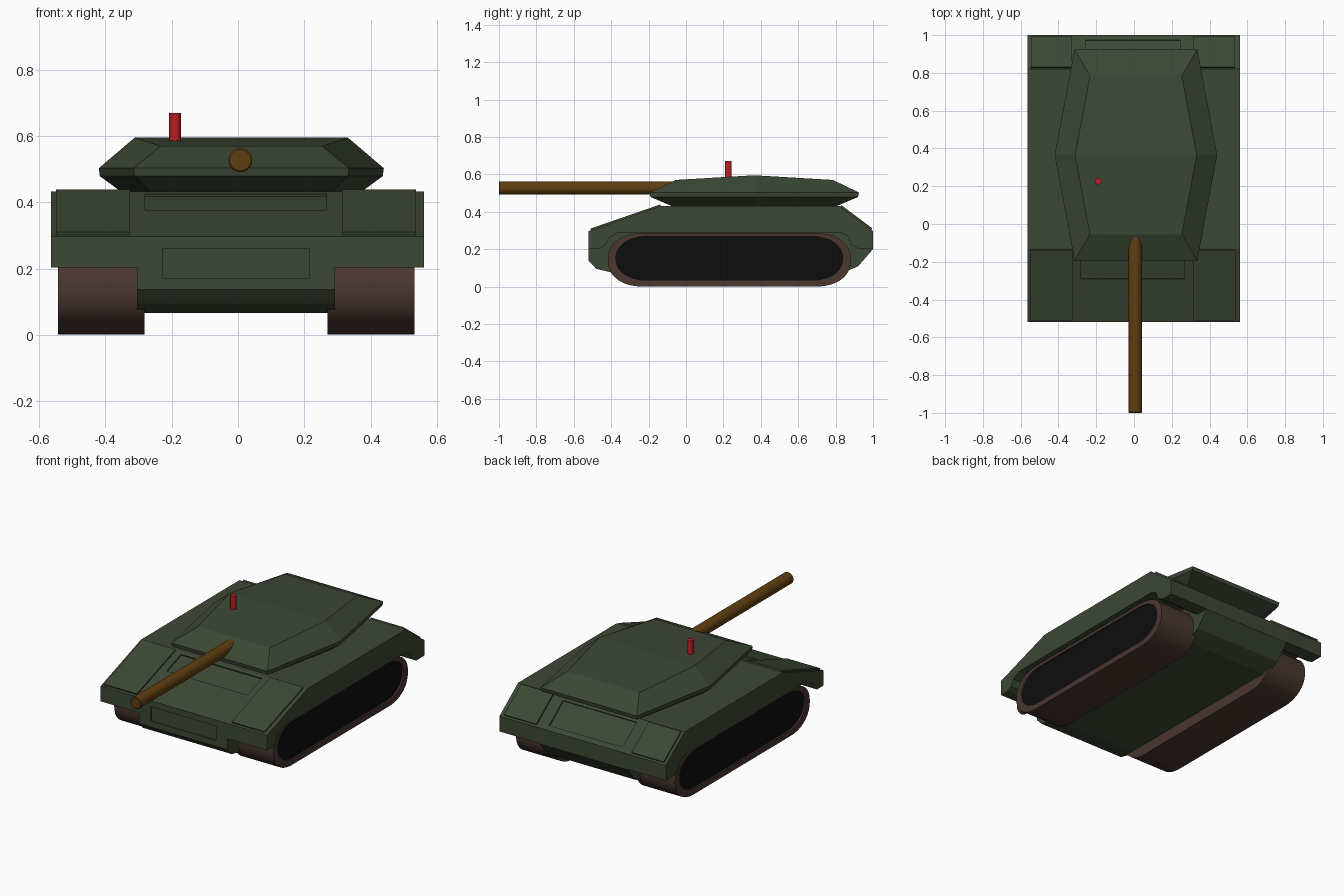
import bpy, bmesh, math
from mathutils import Vector

if "Cube" in bpy.data.objects:
    bpy.data.objects.remove(bpy.data.objects["Cube"])

CX = -0.006  # running gear centre line


def material(name, rgb):
    m = bpy.data.materials.new(name)
    m.diffuse_color = (*rgb, 1)
    m.use_nodes = True
    m.node_tree.nodes["Principled BSDF"].inputs["Base Color"].default_value = m.diffuse_color
    return m


GREEN = material("green_paint", (0.045, 0.065, 0.035))
BROWN = material("track_brown", (0.07, 0.038, 0.03))
BLACK = material("black", (0.004, 0.004, 0.004))
OCHRE = material("ochre", (0.115, 0.048, 0.005))
RED = material("red", (0.5, 0.013, 0.017))


def finish(name, bm, *mats):
    bmesh.ops.recalc_face_normals(bm, faces=bm.faces)
    me = bpy.data.meshes.new(name)
    bm.to_mesh(me)
    bm.free()
    for m in mats:
        me.materials.append(m)
    ob = bpy.data.objects.new(name, me)
    bpy.context.collection.objects.link(ob)
    return ob


def prism_bm(profile, x0, x1):
    """Extrude a (y, z) profile from x0 to x1."""
    bm = bmesh.new()
    f = bm.faces.new([bm.verts.new((x0, y, z)) for y, z in profile])
    ext = bmesh.ops.extrude_face_region(bm, geom=[f])["geom"]
    bmesh.ops.translate(bm, vec=(x1 - x0, 0, 0),
                        verts=[v for v in ext if isinstance(v, bmesh.types.BMVert)])
    return bm


def prism(name, profile, x0, x1, mat=GREEN):
    return finish(name, prism_bm(profile, x0, x1), mat)


def smooth(ob, deg=35):
    bpy.ops.object.select_all(action='DESELECT')
    ob.select_set(True)
    bpy.context.view_layer.objects.active = ob
    bpy.ops.object.shade_smooth_by_angle(angle=math.radians(deg))


def cut(ob, cutter):
    mod = ob.modifiers.new("cut", 'BOOLEAN')
    mod.operation, mod.solver, mod.object = 'DIFFERENCE', 'EXACT', cutter
    bpy.context.view_layer.objects.active = ob
    bpy.ops.object.modifier_apply(modifier=mod.name)
    bpy.data.objects.remove(cutter)


def slab(a, b, lo, hi):
    """Profile of a slab along a->b, from offset lo to hi along its upward normal."""
    a, b = Vector(a), Vector(b)
    d = (b - a).normalized()
    n = Vector((-d.y, d.x))
    return [a + n * lo, b + n * lo, b + n * hi, a + n * hi]


# Hull: full side profile, then track wells and shallow panels cut out
TOP = 0.432
F0, F1 = Vector((-0.52, 0.297)), Vector((-0.13, TOP))   # front slope
R0, R1 = Vector((0.82, TOP)), Vector((1.0, 0.297))      # rear slope
hull = prism("hull", [F0, F1, R0, R1, (1.0, 0.2), (0.92, 0.108), (0.82, 0.066),
                      (-0.36, 0.066), (-0.48, 0.095), (-0.52, 0.137)], -0.564, 0.561)
arch = [(-0.7, -0.1), (-0.7, 0.203), (-0.46, 0.203), (-0.43, 0.22), (-0.412, 0.262),
        (-0.36, 0.29), (0.82, 0.29), (0.865, 0.27), (0.882, 0.225), (0.92, 0.203),
        (1.2, 0.203), (1.2, -0.1)]
for x0, x1 in ((CX + 0.299, 0.8), (-0.8, CX - 0.299)):
    cut(hull, prism("well_cutter", arch, x0, x1))

at = lambda p, q, y: p.lerp(q, (y - p.x) / (q.x - p.x))
cut(hull, prism("front_cutter", slab(at(F0, F1, -0.29), at(F0, F1, -0.15), -0.008, 0.05), -0.28, 0.267))
cut(hull, prism("rear_cutter", slab(at(R0, R1, 0.84), at(R0, R1, 0.975), -0.008, 0.05), -0.253, 0.243))
cut(hull, prism("nose_cutter", slab((-0.52, 0.172), (-0.52, 0.26), -0.007, 0.05), -0.227, 0.215))

# Raised plates on the four fender corners
for side, s in (("left", 1), ("right", -1)):
    for end, a, b, xi, xo in (("front", at(F0, F1, -0.508), at(F0, F1, -0.135), 0.32, 0.543),
                              ("rear", at(R0, R1, 0.825), at(R0, R1, 0.99), 0.322, 0.54)):
        prism(f"{end}_fender_plate_{side}", slab(a, b, -0.005, 0.009), CX + s * xi, CX + s * xo)

# Tracks: rounded loop with a dark recessed side
corner = lambda t, p: math.copysign(abs(t) ** p, t)
RY, RZ, HY, HZ = 0.19, 0.143, 0.65, 0.143
MID = Vector((0.2315, 0.143))
loop = []
for i in range(48):
    t = 2 * math.pi * (i + 0.5) / 48
    c, s = math.cos(t), math.sin(t)
    loop.append((MID.x + math.copysign(HY - RY, c) + RY * corner(c, 0.9), MID.y + RZ * corner(s, 0.9)))
for side, s in (("left", 1), ("right", -1)):
    bm = prism_bm(loop, CX + s * 0.276, CX + s * 0.538)
    bm.faces.ensure_lookup_table()
    cap = max((f for f in bm.faces if len(f.verts) > 4), key=lambda f: s * f.calc_center_median().x)
    for depth, ky, kz in ((0, 0.932, 0.82), (0.01, 1, 1)):
        cap = bmesh.ops.extrude_discrete_faces(bm, faces=[cap])["faces"][0]
        for v in cap.verts:
            v.co.x -= s * depth
            v.co.y = MID.x + (v.co.y - MID.x) * ky
            v.co.z = MID.y + (v.co.z - MID.y) * kz + (0.008 if depth == 0 else 0)
    cap.material_index = 1
    smooth(finish(f"track_{side}", bm, BROWN, BLACK))

# Turret: stacked six-sided rings, roof creased across the middle
TX, TY = 0.01, 0.365
bm = bmesh.new()
rings = []
for w_end, w_mid, half, z_end, z_mid in ((0.27, 0.36, 0.44, 0.43, 0.43),
                                         (0.323, 0.427, 0.555, 0.479, 0.479),
                                         (0.325, 0.43, 0.56, 0.503, 0.503),
                                         (0.243, 0.322, 0.42, 0.57, 0.595)):
    pts = ((w_end, -half, z_end), (w_mid, 0, z_mid), (w_end, half, z_end),
           (-w_end, half, z_end), (-w_mid, 0, z_mid), (-w_end, -half, z_end))
    rings.append([bm.verts.new((TX + x, TY + y, z)) for x, y, z in pts])
for a, b in zip(rings, rings[1:]):
    for i in range(6):
        j = (i + 1) % 6
        bm.faces.new((a[i], a[j], b[j], b[i]))
bm.faces.new(rings[0])
t = rings[-1]
bm.faces.new((t[0], t[1], t[4], t[5]))
bm.faces.new((t[1], t[2], t[3], t[4]))
finish("turret", bm, GREEN)


def rod(name, r, length, loc, rot, mat, bevel=0.0):
    bpy.ops.mesh.primitive_cylinder_add(vertices=32, radius=r, depth=length, location=loc, rotation=rot)
    ob = bpy.context.object
    ob.name = name
    ob.data.materials.append(mat)
    if bevel:
        b = ob.modifiers.new("edge", 'BEVEL')
        b.width, b.segments = bevel, 1
    smooth(ob)


# Gun barrel and roof marker
rod("gun_barrel", 0.036, 1.02, (0.007, -0.49, 0.527), (math.pi / 2, 0, 0), OCHRE, 0.004)
rod("roof_post", 0.0175, 0.11, (-0.19, 0.227, 0.615), (0, 0, 0), RED)
